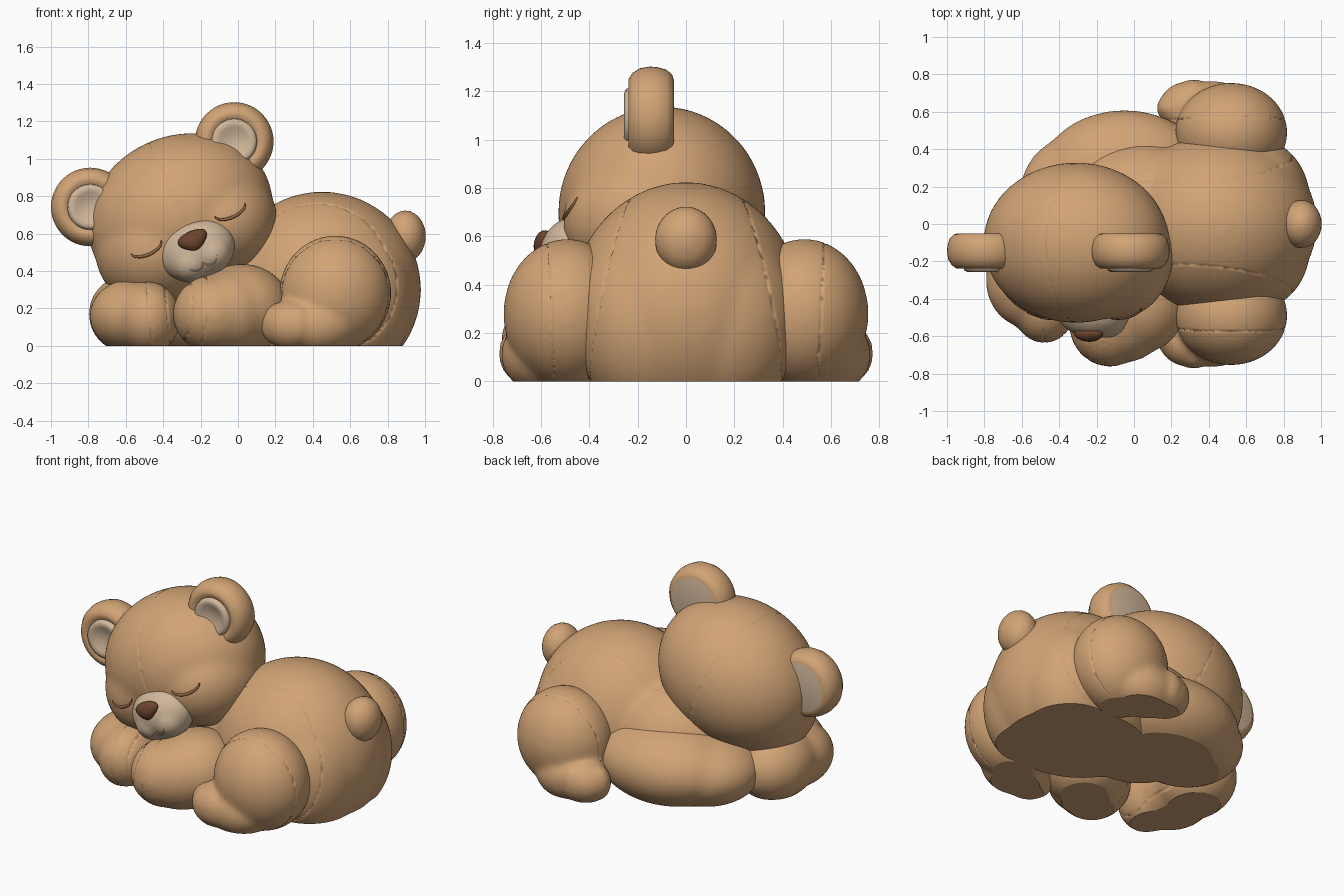
import bpy, bmesh
from math import radians, cos, sin, pi
from mathutils import Matrix, Vector
from mathutils.bvhtree import BVHTree

if "Cube" in bpy.data.objects:
    bpy.data.objects.remove(bpy.data.objects["Cube"])


def material(name, rgb):
    m = bpy.data.materials.new(name)
    m.use_nodes = True
    m.diffuse_color = (*rgb, 1)
    m.node_tree.nodes["Principled BSDF"].inputs["Base Color"].default_value = (*rgb, 1)
    return m


FUR = material("tan fur", (0.64, 0.37, 0.18))
CREAM = material("cream plush", (0.64, 0.475, 0.325))
NOSE = material("nose brown", (0.15, 0.058, 0.027))
LASH = material("lash brown", (0.28, 0.13, 0.055))

HEAD = Matrix.Translation((-0.30, -0.10, 0.70)) @ Matrix.Rotation(radians(-24), 4, 'Y')


def add_object(name, bm, *mats):
    me = bpy.data.meshes.new(name)
    bm.to_mesh(me)
    bm.free()
    ob = bpy.data.objects.new(name, me)
    bpy.context.collection.objects.link(ob)
    for m in mats:
        me.materials.append(m)
    me.shade_smooth()
    me.set_sharp_from_angle(angle=radians(60))
    for p in me.polygons:
        if p.center.z < 0.001:
            p.use_smooth = False
    return ob


def plush(name, blobs, mat=FUR, frame=Matrix(), voxel=0.02, soften=10):
    """Fuse ellipsoids (centre, radii) into one soft form, cut flat at the ground."""
    bm = bmesh.new()
    for centre, radii in blobs:
        m = frame @ Matrix.Translation(centre) @ Matrix.Diagonal((*radii, 1))
        bmesh.ops.create_icosphere(bm, subdivisions=4, radius=1, matrix=m)
    ob = add_object(name, bm, mat)
    rm = ob.modifiers.new("fuse", 'REMESH')
    rm.mode, rm.voxel_size = 'VOXEL', voxel
    sm = ob.modifiers.new("soften", 'SMOOTH')
    sm.factor, sm.iterations = 0.5, soften
    baked = ob.evaluated_get(bpy.context.evaluated_depsgraph_get()).to_mesh()
    bm = bmesh.new()
    bm.from_mesh(baked)
    bpy.data.objects.remove(ob)
    bmesh.ops.bisect_plane(bm, geom=bm.verts[:] + bm.edges[:] + bm.faces[:],
                           plane_co=(0, 0, 0), plane_no=(0, 0, 1), clear_inner=True)
    rim = [e for e in bm.edges if e.is_boundary]
    if rim:
        bmesh.ops.edgeloop_fill(bm, edges=rim)
        bmesh.ops.recalc_face_normals(bm, faces=bm.faces)
    return add_object(name, bm, mat)


def seam(ob, point, normal, depth=0.005, width=0.012):
    """Press a stitched groove into a part where a plane crosses it."""
    bm = bmesh.new()
    bm.from_mesh(ob.data)
    normal = Vector(normal).normalized()
    for offset in (-width, width, 0):
        cut = bmesh.ops.bisect_plane(bm, geom=bm.verts[:] + bm.edges[:] + bm.faces[:],
                                     plane_co=Vector(point) + normal * offset,
                                     plane_no=normal)["geom_cut"]
    bm.normal_update()
    for v in cut:
        if isinstance(v, bmesh.types.BMVert) and v.co.z > 0.015:
            stitch = 1 + 0.4 * sin(120 * (v.co.x + v.co.y + v.co.z))
            v.co -= v.normal * depth * stitch
    bm.to_mesh(ob.data)
    bm.free()


def drawn_line(name, target, points, depth, mat):
    """Tube through head-local (x, z) points, laid on the front of a part."""
    bm = bmesh.new()
    bm.from_mesh(target.data)
    tree = BVHTree.FromBMesh(bm)
    bm.free()
    cu = bpy.data.curves.new(name, 'CURVE')
    cu.dimensions = '3D'
    cu.bevel_depth, cu.bevel_resolution, cu.use_fill_caps = depth, 2, True
    hits = []
    for x, z in points:
        hit = tree.ray_cast(HEAD @ Vector((x, -1, z)), Vector((0, 1, 0)))[0]
        if hit:
            hits.append(hit)
    sp = cu.splines.new('POLY')
    sp.points.add(len(hits) - 1)
    for i, (p, h) in enumerate(zip(sp.points, hits)):
        p.co = (*h, 1)
        p.radius = 0.35 + 0.65 * sin(pi * i / max(1, len(hits) - 1))
    cu.materials.append(mat)
    bpy.context.collection.objects.link(bpy.data.objects.new(name, cu))


def arc(cx, cz, w, h, n=14):
    return [(cx + w * cos(pi + pi * i / n), cz + h * sin(pi + pi * i / n)) for i in range(n + 1)]


# Body: rump with full haunches, and shoulders
body = plush("body", [((0.45, 0, 0.30), (0.53, 0.48, 0.525)),
                      ((0.62, 0.14, 0.25), (0.32, 0.33, 0.40)),
                      ((0.62, -0.14, 0.25), (0.32, 0.33, 0.40)),
                      ((0.03, 0.06, 0.28), (0.42, 0.39, 0.36))], soften=14)
for side in (-1, 1):
    seam(body, (0.5, side * 0.23, 0.78), (-0.1, side, 0.2), 0.004)
plush("tail", [((0.895, 0, 0.585), (0.11, 0.13, 0.14))], soften=3)

# Near arm, and the far arm that wraps behind the head to its paw
near_arm = plush("near_arm", [((0.02, -0.43, 0.20), (0.265, 0.265, 0.24)),
                              ((-0.04, -0.49, 0.18), (0.22, 0.25, 0.23)),
                              ((-0.13, -0.53, 0.17), (0.22, 0.235, 0.21))], soften=16)
for x in (-0.20, -0.28):
    seam(near_arm, (x, -0.5, 0.2), (1, 0.15, -0.1))
plush("far_arm", [((-0.05, 0.25, 0.20), (0.46, 0.36, 0.26)),
                  ((-0.23, 0.17, 0.18), (0.38, 0.33, 0.23))], soften=16)
far_paw = plush("far_paw", [((-0.56, -0.12, 0.17), (0.24, 0.28, 0.22)),
                            ((-0.56, -0.30, 0.16), (0.235, 0.26, 0.20)),
                            ((-0.48, -0.43, 0.15), (0.175, 0.21, 0.195))], soften=16)
for x in (-0.48, -0.38):
    seam(far_paw, (x, -0.45, 0.2), (1, 0, 0.1))

# Hind legs with toes, mirrored across the body
for side, label in ((-1, "near"), (1, "far")):
    leg = [((0.52, side * 0.49, 0.28), (0.30, 0.265, 0.31)),
           ((0.42, side * 0.59, 0.11), (0.22, 0.175, 0.16)),
           ((0.30, side * 0.62, 0.11), (0.17, 0.145, 0.14))]
    leg += [((0.20 + 0.06 * i, side * (0.62 + 0.04 * i), 0.115), (0.08, 0.075, 0.11))
            for i in range(3)]
    thigh = plush(label + "_hind_leg", leg, voxel=0.016, soften=12)
    seam(thigh, (0.5, side * 0.56, 0.3), (0, 1, -0.05 * side))

# Head with full cheeks
head = plush("head", [((-0.01, 0, 0), (0.51, 0.43, 0.428)),
                      ((0.17, -0.06, -0.12), (0.31, 0.35, 0.29)),
                      ((-0.19, -0.06, -0.11), (0.34, 0.35, 0.31))], frame=HEAD, soften=16)
seam(head, HEAD.translation, (cos(radians(24)), 0, sin(radians(24))), 0.003)

# Muzzle, nose and mouth
muzzle = plush("muzzle", [((0, -0.36, -0.21), (0.205, 0.15, 0.165)),
                          ((-0.06, -0.40, -0.25), (0.11, 0.11, 0.105)),
                          ((0.06, -0.40, -0.25), (0.11, 0.11, 0.105))],
               CREAM, HEAD, voxel=0.014, soften=8)
bm = bmesh.new()
bmesh.ops.create_uvsphere(bm, u_segments=32, v_segments=20, radius=1)
for v in bm.verts:
    v.co.x *= 1 + 0.4 * v.co.z
bmesh.ops.transform(bm, verts=bm.verts, matrix=HEAD @ Matrix.Translation((0, -0.485, -0.155))
                    @ Matrix.Diagonal((0.077, 0.045, 0.057, 1)))
add_object("nose", bm, NOSE)
for side in (-1, 1):
    drawn_line("mouth", muzzle, arc(side * 0.04, -0.275, 0.04, 0.03), 0.004, CREAM)

# Closed eyes: soft lid over a thin lash line
for side in (-1, 1):
    cx, cz = side * 0.245, -0.08
    plush("eyelid", [((cx, -0.33, cz), (0.085, 0.055, 0.04))], frame=HEAD,
          voxel=0.012, soften=3)
    drawn_line("lash_line", head, arc(cx, cz, 0.088, 0.042), 0.009, LASH)

# Ears: rounded discs with a shallow front lining and a flat lined back
RIM = [(0.155, -0.05), (0.175, -0.057), (0.197, -0.08), (0.208, -0.12), (0.21, -0.15),
       (0.203, -0.19), (0.185, -0.22), (0.16, -0.237), (0.14, -0.238), (0.122, -0.228)]
LINING = [(0.122, -0.228), (0.118, -0.248), (0.10, -0.256), (0.08, -0.250),
          (0.05, -0.238), (0.02, -0.233), (0, -0.232)]
BACK = [(0, -0.05), (0.155, -0.05)]
for name, x, z in (("right_ear", -0.79, 0.742), ("left_ear", -0.02, 1.092)):
    bm = bmesh.new()
    for profile, index in ((BACK, 1), (RIM, 0), (LINING, 1)):
        old = set(bm.faces)
        verts = [bm.verts.new((x + r, y, z)) for r, y in profile]
        edges = [bm.edges.new(pair) for pair in zip(verts, verts[1:])]
        bmesh.ops.spin(bm, geom=verts + edges, cent=(x, 0, z), axis=(0, 1, 0),
                       angle=2 * pi, steps=48, use_merge=True)
        for f in set(bm.faces) - old:
            f.material_index = index
    bmesh.ops.remove_doubles(bm, verts=bm.verts, dist=0.0005)
    bmesh.ops.recalc_face_normals(bm, faces=bm.faces)
    add_object(name, bm, FUR, CREAM)
